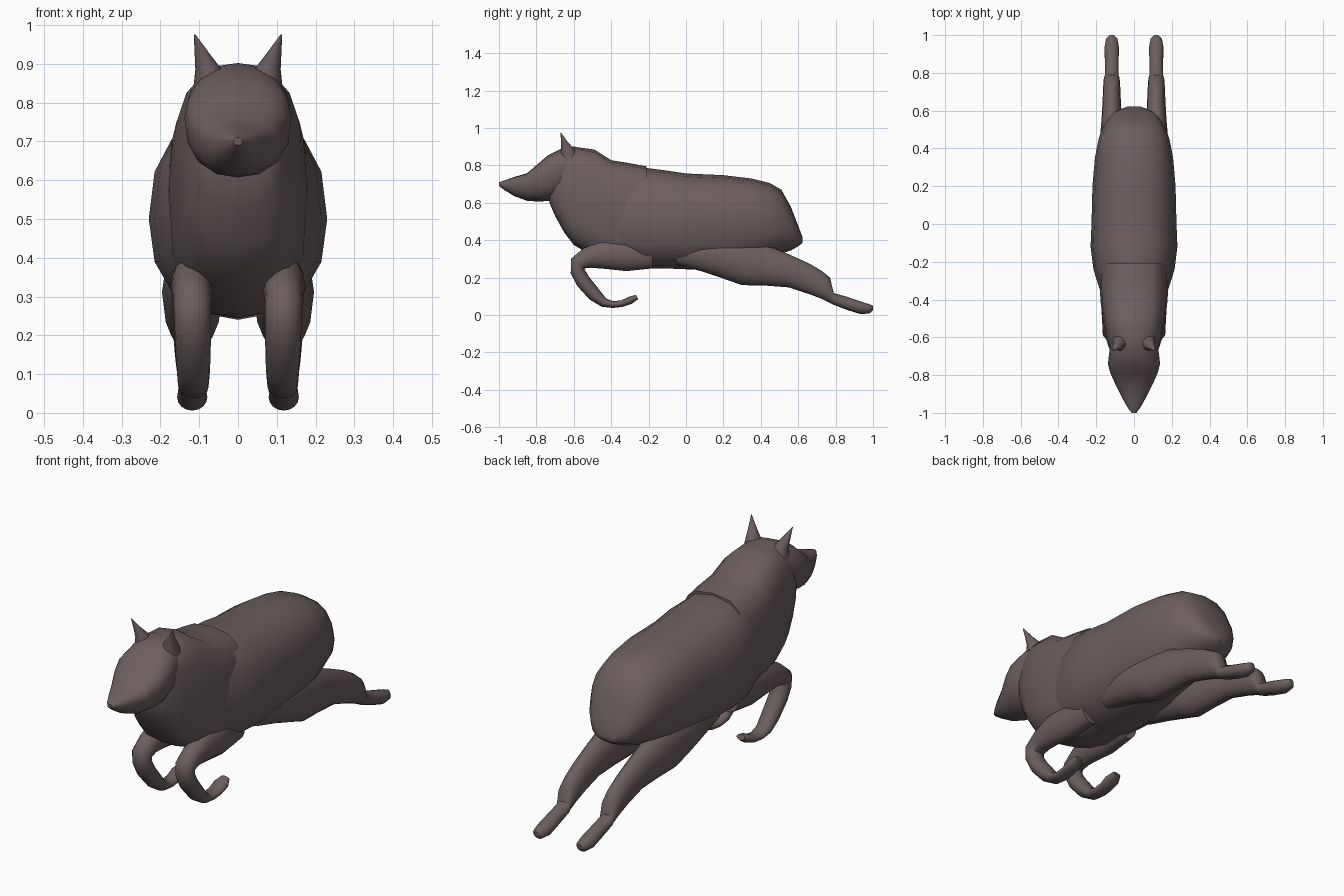
import bpy, bmesh, math
from mathutils import Vector

fur = bpy.data.materials.new("grey brown fur")
fur.diffuse_color = (0.15, 0.113, 0.113, 1)
N = 16


def loft(name, rings, mirror=False):
    """Skin a row of closed rings and cap both ends."""
    bm = bmesh.new()
    vs = [[bm.verts.new(p) for p in r] for r in rings]
    for a, b in zip(vs, vs[1:]):
        for i in range(N):
            j = (i + 1) % N
            bm.faces.new((a[i], a[j], b[j], b[i]))
    bm.faces.new(vs[0])
    bm.faces.new(vs[-1])
    bmesh.ops.recalc_face_normals(bm, faces=bm.faces)
    me = bpy.data.meshes.new(name)
    bm.to_mesh(me)
    bm.free()
    me.materials.append(fur)
    ob = bpy.data.objects.new(name, me)
    bpy.context.collection.objects.link(ob)
    if mirror:
        ob.modifiers.new("mirror", 'MIRROR')
    for o in bpy.context.selected_objects:
        o.select_set(False)
    bpy.context.view_layer.objects.active = ob
    ob.select_set(True)
    bpy.ops.object.shade_smooth_by_angle(angle=math.radians(50))
    return ob


def power(v, e):
    return math.copysign(abs(v) ** e, v)


def slices(rows, x=0, e=0.85):
    """Upright sections: y, top, bottom, half width, height of widest point."""
    out = []
    for y, top, bot, w, mid in rows:
        ring = []
        for i in range(N):
            a = 2 * math.pi * i / N
            s = power(math.sin(a), e)
            z = mid + s * (top - mid if s > 0 else mid - bot)
            ring.append(Vector((x + w * power(math.cos(a), e), y, z)))
        out.append(ring)
    return out


def tube(rows):
    """Sections square to a bent path: x, y, z, x radius, in-plane radius."""
    pts = [Vector(r[:3]) for r in rows]
    out = []
    for k, (p, r) in enumerate(zip(pts, rows)):
        t = (pts[min(k + 1, len(pts) - 1)] - pts[max(k - 1, 0)])
        n = Vector((0, -t.z, t.y)).normalized()
        out.append([p + Vector((r[3] * math.cos(a), 0, 0)) + n * r[4] * math.sin(a)
                    for a in (2 * math.pi * i / N for i in range(N))])
    return out


# torso, from behind the shoulders to the rump
loft("torso", slices([
    (-.40, .77, .30, .165, .50), (-.24, .79, .25, .215, .50),
    (-.12, .775, .25, .23, .50), (0, .757, .245, .225, .50),
    (.20, .748, .24, .22, .52), (.35, .73, .27, .207, .52),
    (.45, .705, .31, .188, .52), (.51, .67, .33, .165, .50),
    (.56, .58, .345, .135, .47), (.595, .49, .365, .10, .43),
    (.622, .42, .385, .035, .40)]))

# thick neck and chest
loft("neck_and_chest", slices([
    (-.73, .80, .60, .09, .72), (-.70, .86, .53, .115, .70),
    (-.65, .88, .44, .135, .66), (-.60, .90, .375, .15, .62),
    (-.49, .885, .31, .168, .60), (-.40, .828, .27, .178, .58),
    (-.30, .812, .245, .182, .56), (-.21, .795, .25, .18, .54)], e=.68))

# head and muzzle
loft("head", slices([
    (-1.0, .71, .69, .012, .70), (-.97, .72, .668, .035, .70),
    (-.92, .738, .637, .063, .70), (-.85, .758, .611, .098, .71),
    (-.79, .81, .607, .125, .74), (-.74, .853, .61, .138, .76),
    (-.67, .888, .62, .13, .78), (-.60, .902, .66, .115, .79),
    (-.50, .88, .70, .09, .79)]))

# pointed ears
ear = [(.07, -.625, .84, .045, .05), (.076, -.632, .885, .034, .036),
       (.094, -.652, .93, .018, .016), (.112, -.67, .976, .002, .002)]
loft("ears", [[Vector((x + rx * math.cos(2 * math.pi * i / N),
                       y + ry * math.sin(2 * math.pi * i / N), z))
               for i in range(N)] for x, y, z, rx, ry in ear], True)

# hind legs stretched backwards
loft("hind_legs", slices([
    (-.05, .42, .27, .045, .34), (.08, .42, .235, .07, .33),
    (.20, .42, .195, .078, .31), (.30, .41, .16, .074, .28),
    (.42, .38, .158, .066, .26), (.55, .325, .148, .054, .235),
    (.66, .275, .112, .048, .19), (.73, .233, .085, .045, .155),
    (.77, .20, .065, .042, .125), (.79, .118, .055, .036, .085),
    (.86, .098, .028, .036, .06), (.93, .074, .006, .039, .04),
    (.98, .058, .008, .03, .033), (1.0, .05, .025, .012, .037)],
    x=.118, e=1), True)

# front legs folded under the chest
loft("front_legs", tube([
    (.11, -.18, .33, .055, .08), (.115, -.32, .325, .058, .09),
    (.118, -.44, .325, .055, .078), (.118, -.53, .305, .05, .055),
    (.118, -.58, .275, .048, .044), (.117, -.58, .235, .047, .038),
    (.116, -.55, .18, .046, .04), (.115, -.49, .11, .043, .037),
    (.115, -.44, .067, .039, .025), (.115, -.39, .056, .036, .018),
    (.115, -.34, .062, .036, .018), (.115, -.295, .08, .038, .02),
    (.115, -.262, .097, .022, .013)]), True)
